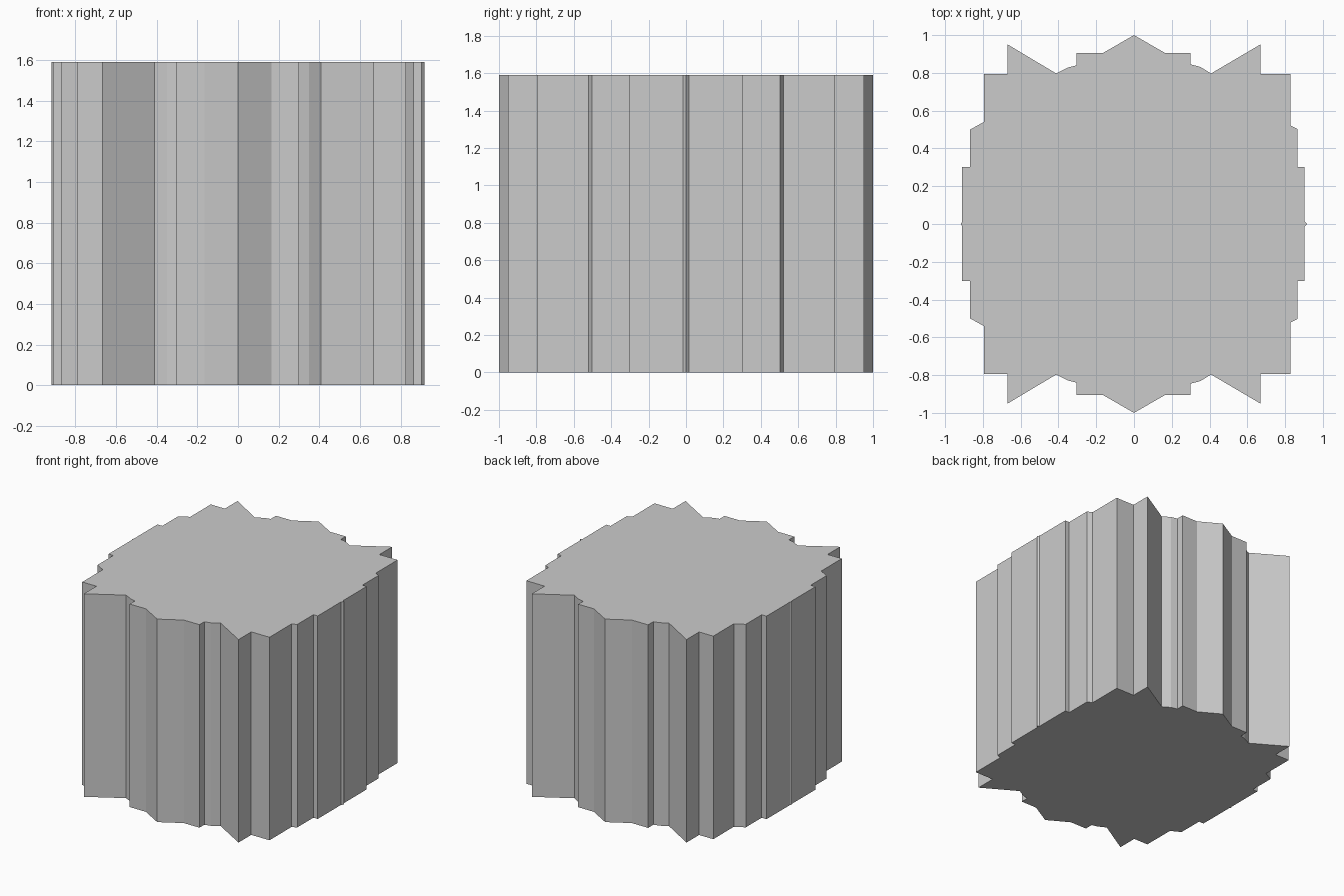
import bpy, bmesh

if "Cube" in bpy.data.objects:
    bpy.data.objects.remove(bpy.data.objects["Cube"])

HEIGHT = 1.59

# Back half of the toothed outline, from the right tip round to the left tip
half = [
    (0.917, 0), (0.903, 0.015), (0.903, 0.303), (0.866, 0.303), (0.866, 0.503),
    (0.828, 0.522), (0.828, 0.793), (0.67, 0.793), (0.67, 0.951), (0.408, 0.797),
    (0.35, 0.832), (0.30, 0.845), (0.30, 0.905), (0.165, 0.905), (0, 1.0),
    (-0.165, 0.905), (-0.305, 0.905), (-0.305, 0.84), (-0.35, 0.828), (-0.412, 0.797),
    (-0.67, 0.951), (-0.67, 0.795), (-0.793, 0.795), (-0.793, 0.541), (-0.868, 0.5),
    (-0.868, 0.303), (-0.91, 0.303), (-0.91, 0.012), (-0.917, 0),
]
# Mirror it across y for the front half
outline = half + [(x, -y) for x, y in reversed(half[1:-1])]

# Extrude the outline into a solid toothed column
bm = bmesh.new()
base = bm.faces.new([bm.verts.new((x, y, 0)) for x, y in outline])
result = bmesh.ops.extrude_face_region(bm, geom=[base], use_keep_orig=True)
top = [g for g in result["geom"] if isinstance(g, bmesh.types.BMVert)]
bmesh.ops.translate(bm, verts=top, vec=(0, 0, HEIGHT))
bmesh.ops.recalc_face_normals(bm, faces=bm.faces)

mesh = bpy.data.meshes.new("toothed_column")
bm.to_mesh(mesh)
bm.free()
bpy.context.collection.objects.link(bpy.data.objects.new("toothed_column", mesh))
